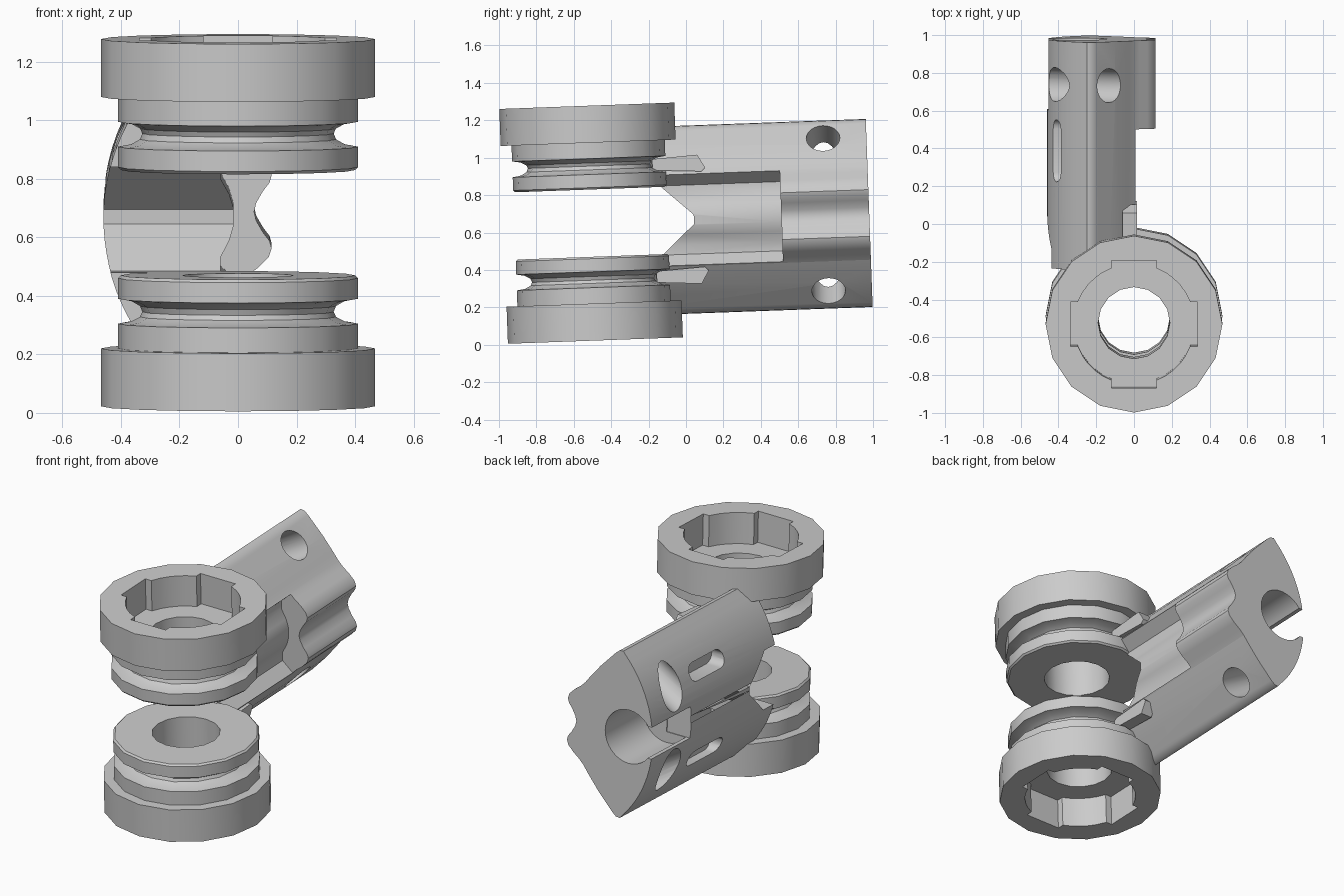
import bpy, bmesh
from math import sin, cos, pi, sqrt, radians
from mathutils import Matrix, Vector

if "Cube" in bpy.data.objects:
    bpy.data.objects.remove(bpy.data.objects["Cube"])

TILT, ORIGIN = radians(2.1), (0, -0.5075, 0.65)   # whole joint leans slightly


def make(name, bm):
    """Finish a mesh built in joint space (x, v = along arm, w = knuckle axis)."""
    bmesh.ops.recalc_face_normals(bm, faces=bm.faces)
    me = bpy.data.meshes.new(name)
    bm.to_mesh(me)
    bm.free()
    ob = bpy.data.objects.new(name, me)
    bpy.context.collection.objects.link(ob)
    ob.location, ob.rotation_euler = ORIGIN, (TILT, 0, 0)
    return ob


def prism(name, pts, axis, lo, hi):
    put = {'x': lambda p, t: (t, p[0], p[1]),
           'v': lambda p, t: (p[0], t, p[1]),
           'w': lambda p, t: (p[0], p[1], t)}[axis]
    bm = bmesh.new()
    a, b = [[bm.verts.new(put(p, t)) for p in pts] for t in (lo, hi)]
    bm.faces.new(a)
    bm.faces.new(b)
    for i in range(len(pts)):
        j = (i + 1) % len(pts)
        bm.faces.new((a[i], a[j], b[j], b[i]))
    return make(name, bm)


def lathe(name, profile, n=16, side=1):
    bm = bmesh.new()
    rings = [[bm.verts.new((r * cos(2 * pi * k / n), r * sin(2 * pi * k / n), side * w))
              for k in range(n)] for r, w in profile]
    for i, ring in enumerate(rings):
        nxt = rings[(i + 1) % len(rings)]
        for k in range(n):
            m = (k + 1) % n
            bm.faces.new((ring[k], ring[m], nxt[m], nxt[k]))
    return make(name, bm)


def arc(cx, cy, r, a0, a1, n):
    return [(cx + r * cos(radians(a0 + (a1 - a0) * i / n)),
             cy + r * sin(radians(a0 + (a1 - a0) * i / n))) for i in range(n + 1)]


def cut(ob, *cutters):
    bpy.context.view_layer.update()
    bpy.context.view_layer.objects.active = ob
    for c in cutters:
        m = ob.modifiers.new("cut", 'BOOLEAN')
        m.operation, m.solver, m.object = 'DIFFERENCE', 'EXACT', c
        bpy.ops.object.modifier_apply(modifier=m.name)
        bpy.data.objects.remove(c)


def smooth(ob):
    bpy.ops.object.select_all(action='DESELECT')
    ob.select_set(True)
    bpy.context.view_layer.objects.active = ob
    bpy.ops.object.shade_smooth_by_angle(angle=radians(32))


# Knuckles: flange, step, round groove and inner ring around a bore
knuckle = [(.19, .18), (.40, .18), (.41, .19), (.41, .26), (.365, .268), (.335, .285),
           (.327, .305), (.335, .322), (.365, .338), (.41, .345), (.41, .43),
           (.468, .43), (.468, .628), (.19, .628)]
# Socket outline: a circle with four square lobes
socket = []
for q in range(4):
    c, s = cos(q * pi / 2), sin(q * pi / 2)
    lobe = [(.297, -.118), (.337, -.118), (.337, .118), (.297, .118)]
    lobe += arc(0, 0, .32, 32, 58, 3)
    socket += [(x * c - y * s, x * s + y * c) for x, y in lobe]

for side, name in ((1, "upper_knuckle"), (-1, "lower_knuckle")):
    ob = lathe(name, knuckle, 16, side)
    cut(ob, prism("socket_cutter", socket, 'w', side * .44, side * .8))
    smooth(ob)

# Arm section: wavy right side, rounded tips, big arc on the left
half = [(.062, .03), (.085, .07), (.108, .10), (.115, .125), (.105, .155), (.07, .19),
        (.03, .22), (0, .25), (-.03, .29), (-.1, .375), (-.2, .48), (-.225, .5), (-.25, .503)]
left = [(.24 - sqrt(.49 - w * w), w) for w in [.485 - .97 * i / 24 for i in range(25)]]
section = [(.055, 0)] + half + left + [(x, -w) for x, w in reversed(half)]
arm = prism("arm", section, 'v', .28, 1.488)

# Trough on the right, notch at the front, clearance for the knuckles
trough = [(.4, .255), (.02, .255), (-.06, .185), (-.06, .135), (-.03, .08), (-.015, .03)]
trough += [(x, -w) for x, w in reversed(trough)]
notch = [(.1, .18), (.38, .18), (.55, .025), (.55, -.025), (.38, -.18), (.1, -.18)]
cut(arm,
    prism("trough_cutter", trough, 'v', .1, 1.018),
    prism("notch_cutter", notch, 'x', -.8, .8),
    prism("clearance_cutter", arc(0, 0, .34, 0, 348.75, 31), 'w', -.8, .8))

# Bore in the arm's end, open to the left through a slot
cut(arm,
    prism("bore_cutter", arc(-.3, 0, .16, 0, 348.75, 31), 'v', 1.12, 1.7),
    prism("slot_cutter", [(-.7, -.095), (-.3, -.095), (-.3, .095), (-.7, .095)], 'v', 1.115, 1.7))

# Slanted cross holes and shallow rounded pockets, mirrored up and down
for s in (1, -1):
    bm = bmesh.new()
    rot = Vector((.3, 0, s * .18)).to_track_quat('Z', 'Y').to_matrix().to_4x4()
    bmesh.ops.create_cone(bm, cap_ends=True, segments=24, radius1=.09, radius2=.09, depth=1.2,
                          matrix=Matrix.Translation((-.28, 1.256, s * .32)) @ rot)
    hole = make("hole_cutter", bm)
    pocket = arc(1.02, s * .26, .05, -90, 90, 8) + arc(.79, s * .26, .05, 90, 270, 8)
    cut(arm, hole, prism("pocket_cutter", pocket, 'x', -.7, -.33))
smooth(arm)

# Small tabs that lock the arm into the knuckle grooves
tab = [(.34, .33), (.58, .345), (.62, .275), (.6, .255), (.34, .27)]
for s, name in ((1, "upper_tab"), (-1, "lower_tab")):
    prism(name, [(v, s * w) for v, w in tab], 'x', -.06, .015)
